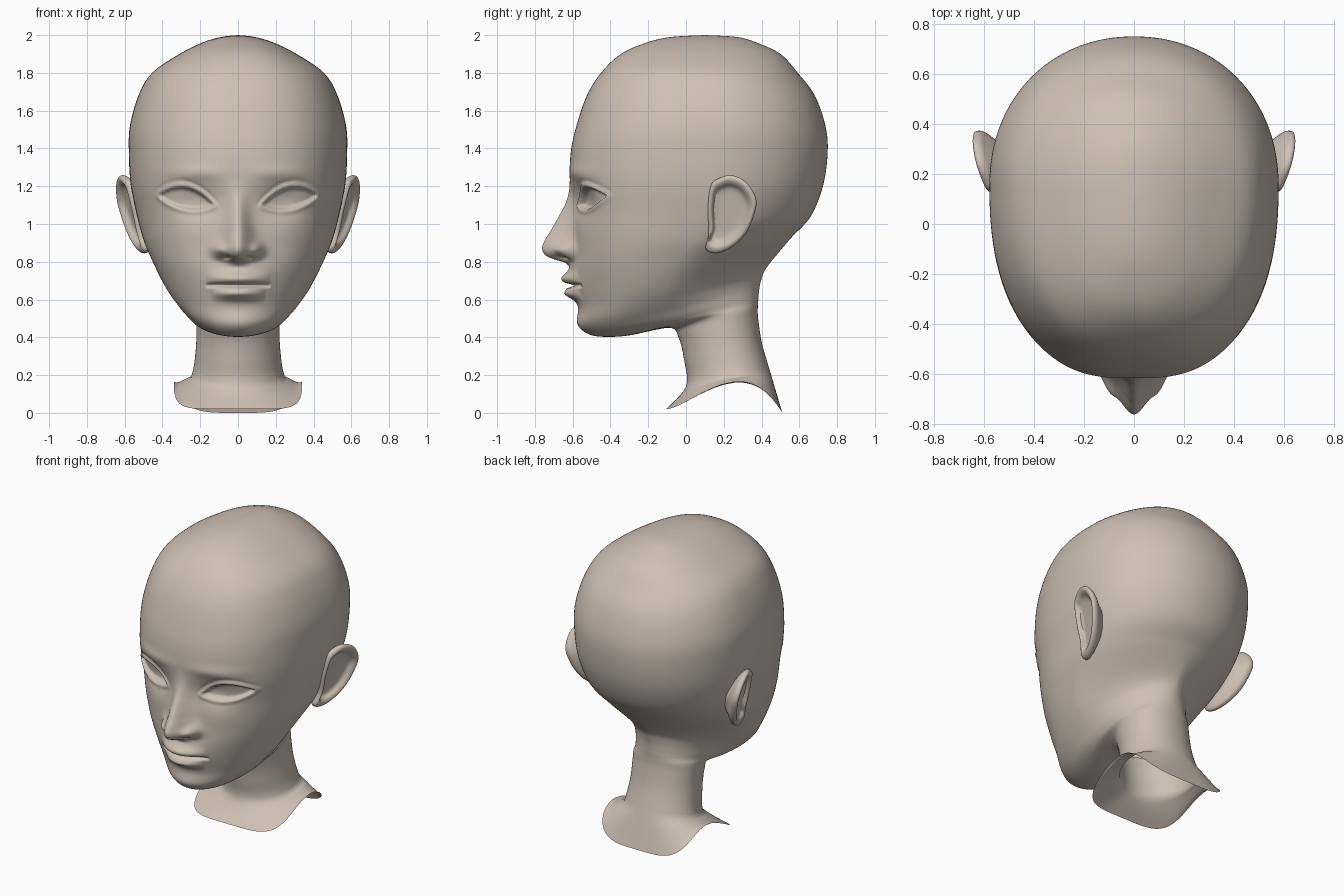
import bpy
import bmesh
from math import pi, sin, cos, exp

cube = bpy.data.objects.get("Cube")
if cube:
    bpy.data.objects.remove(cube, do_unlink=True)

# One clay skin colour
skin = bpy.data.materials.new("clay_skin")
skin.use_nodes = True
SKIN_COLOUR = (0.62, 0.53, 0.455, 1)
skin.diffuse_color = SKIN_COLOUR
skin.node_tree.nodes["Principled BSDF"].inputs["Base Color"].default_value = SKIN_COLOUR


def spline(rows, t, closed=False):
    """Smooth curve through rows, evaluated at row position t."""
    count = len(rows)
    i = int(t) if closed else min(int(t), count - 2)
    f = t - i

    def pick(k):
        return rows[k % count] if closed else rows[max(0, min(count - 1, k))]

    a, b, c, d = pick(i - 1), pick(i), pick(i + 1), pick(i + 2)
    return [q + f * (r - p + f * (2 * p - 5 * q + 4 * r - s + f * (3 * (q - r) + s - p))) / 2
            for p, q, r, s in zip(a, b, c, d)]


def bell(x, centre, size):
    return exp(-((x - centre) / size) ** 2)


def smooth(low, high, x):
    f = max(0, min(1, (x - low) / (high - low)))
    return f * f * (3 - 2 * f)


def power(value, exponent):
    return (1 if value >= 0 else -1) * abs(value) ** exponent


def loft(name, rings):
    """Skin a list of closed rings into a smooth object."""
    bm = bmesh.new()
    loops = [[bm.verts.new(p) for p in ring] for ring in rings]
    size = len(loops[0])
    for upper, lower in zip(loops, loops[1:]):
        for k in range(size):
            n = (k + 1) % size
            bm.faces.new((upper[k], upper[n], lower[n], lower[k]))
    bmesh.ops.remove_doubles(bm, verts=bm.verts[:], dist=0.00005)
    bmesh.ops.recalc_face_normals(bm, faces=bm.faces[:])
    mesh = bpy.data.meshes.new(name)
    bm.to_mesh(mesh)
    bm.free()
    for face in mesh.polygons:
        face.use_smooth = True
    mesh.materials.append(skin)
    obj = bpy.data.objects.new(name, mesh)
    bpy.context.scene.collection.objects.link(obj)
    return obj


# Head sections, crown to neck hem: front z, front y, back z, back y, half width
SECTIONS = [
    (2, .1, 2, .1, 0),
    (1.99, -.08, 1.99, .27, .09),
    (1.96, -.21, 1.96, .375, .19),
    (1.9, -.345, 1.9, .5, .31),
    (1.8, -.45, 1.8, .592, .455),
    (1.68, -.525, 1.68, .682, .527),
    (1.52, -.58, 1.52, .738, .572),
    (1.38, -.61, 1.38, .75, .578),
    (1.22, -.615, 1.2, .725, .568),
    (1.05, -.6, 1.04, .66, .535),
    (.9, -.59, .93, .56, .5),
    (.78, -.59, .86, .5, .46),
    (.66, -.575, .8, .45, .415),
    (.56, -.565, .75, .415, .37),
    (.47, -.565, .71, .4, .32),
    (.42, -.52, .67, .39, .28),
    (.403, -.44, .63, .385, .255),
    (.41, -.3, .6, .383, .235),
    (.45, -.09, .56, .38, .222),
    (.4, -.04, .5, .382, .22),
    (.28, -.01, .37, .402, .224),
    (.14, 0, .22, .445, .25),
    (.02, -.106, 0, .51, .34),
]

# Nose, bridge to base: z, projection, half width
NOSE = [
    (1.24, 0, .05), (1.18, .008, .048), (1.12, .03, .05), (1.05, .07, .055),
    (.96, .125, .068), (.895, .165, .08), (.86, .167, .085), (.83, .14, .08),
    (.81, .085, .07), (.795, .03, .06), (.77, 0, .06),
]


def nose(x, z):
    for i in range(len(NOSE) - 1):
        top, low = NOSE[i][0], NOSE[i + 1][0]
        if low <= z <= top:
            _, out, width = spline(NOSE, i + (top - z) / (top - low))
            return out * bell(x, 0, width)
    return 0


def eye(x, z):
    """Almond opening set behind raised lids, in a shallow socket."""
    u = (x - .275) / .145
    dz = z - 1.125 - .17 * (x - .275)
    edge = abs(dz) - (.065 if dz > 0 else .042) * (1 - u * u)
    near = 1 - smooth(1, 1.25, abs(u))
    out = -.045 * bell(x, .21, .13) * bell(z, 1.12, .1)
    out -= .024 * smooth(.006, -.01, edge) * near
    out += .01 * bell(edge, .014, .012) * near
    if dz > 0:
        out -= .006 * bell(edge, .036, .01) * near
    return out


def mouth(x, z):
    upper = max(0, 1 - (x / .17) ** 2)
    lower = max(0, 1 - (x / .145) ** 2)
    out = .045 * bell(x, 0, .16) * bell(z, .7, .1)
    out += .034 * upper * bell(z, .71, .03)
    out += .044 * lower * bell(z, .63, .03)
    out -= .045 * upper ** .5 * bell(z, .675, .009)
    return out


def face_relief(x, z):
    """Forward offset of the face at a point."""
    x = abs(x)
    out = nose(x, z) + eye(x, z) + mouth(x, z)
    out += .045 * bell(x, .1, .035) * bell(z, .865, .035)       # nostril wing
    out -= .03 * bell(x, .055, .024) * bell(z, .822, .012)      # nostril
    out += .012 * bell(x, .23, .15) * bell(z, 1.27, .04)        # brow
    out += .01 * bell(x, 0, .1) * bell(z, .48, .05)             # chin
    return out


# Head and neck: one continuous skin, with finer rings over the face
SIDES = 288
stations = []
for i in range(len(SECTIONS) - 1):
    steps = 16 if 7 <= i <= 14 else 6
    stations += [i + k / steps for k in range(steps)]
stations.append(len(SECTIONS) - 1)

rings = []
for t in stations:
    zf, yf, zb, yb, width = spline(SECTIONS, t)
    jaw = bell(t, 12.8, 2.5)
    hem = max(0, t - 21)
    mid = yf + (yb - yf) * (.56 - .08 * jaw)
    front_n = 2 + .4 * smooth(.45, 1, zf) + 2 * hem
    back_n = 2.1 - .5 * jaw + 2 * hem
    ring = []
    for k in range(SIDES):
        angle = pi * power(2 * k / SIDES - 1, 1.4)
        c, s = cos(angle), sin(angle)
        n = front_n if c > 0 else back_n
        x = width * power(s, 2 / n)
        y = mid - (mid - yf if c > 0 else yb - mid) * power(c, 2 / n)
        along = max(0, min(1, (y - yf) / (yb - yf))) if yb > yf else 0
        arch = along ** 1.5
        z = zf + (zb - zf) * along + .64 * hem * arch * (1 - arch)
        if y < -.15:
            y -= face_relief(x, z) * smooth(-.15, -.3, y)
        ring.append((x, y, z))
    rings.append(ring)
loft("head_and_neck", rings)

# Ears: outline in y and z, lofted from the bowl over the rim to the back
EAR_OUTLINE = [
    (.13, 1.2), (.17, 1.24), (.24, 1.258), (.32, 1.22), (.372, 1.13), (.355, 1.03),
    (.31, .94), (.24, .875), (.16, .845), (.105, .868), (.12, .95), (.115, 1.08),
]
# Scale about the ear centre and outward offset
EAR_SHELL = [
    (0, -.015), (.5, -.015), (.68, -.008), (.78, .012), (.88, .021), (.97, .014),
    (1, -.002), (.97, -.02), (.85, -.04), (.65, -.07), (.5, -.11),
]
EAR_SIDES = 72
ear_rings = []
for step in range(41):
    scale, lift = spline(EAR_SHELL, step / 4)
    ring = []
    for k in range(EAR_SIDES):
        oy, oz = spline(EAR_OUTLINE, k * len(EAR_OUTLINE) / EAR_SIDES, closed=True)
        y = .22 + (oy - .22) * scale
        z = 1.06 + (oz - 1.06) * scale
        ring.append((.565 + .3 * (y - .22) + .22 * (z - 1.06) + lift, y, z))
    ear_rings.append(ring)
ears = loft("ears", ear_rings)
ears.modifiers.new("mirror", 'MIRROR').use_mirror_merge = False
